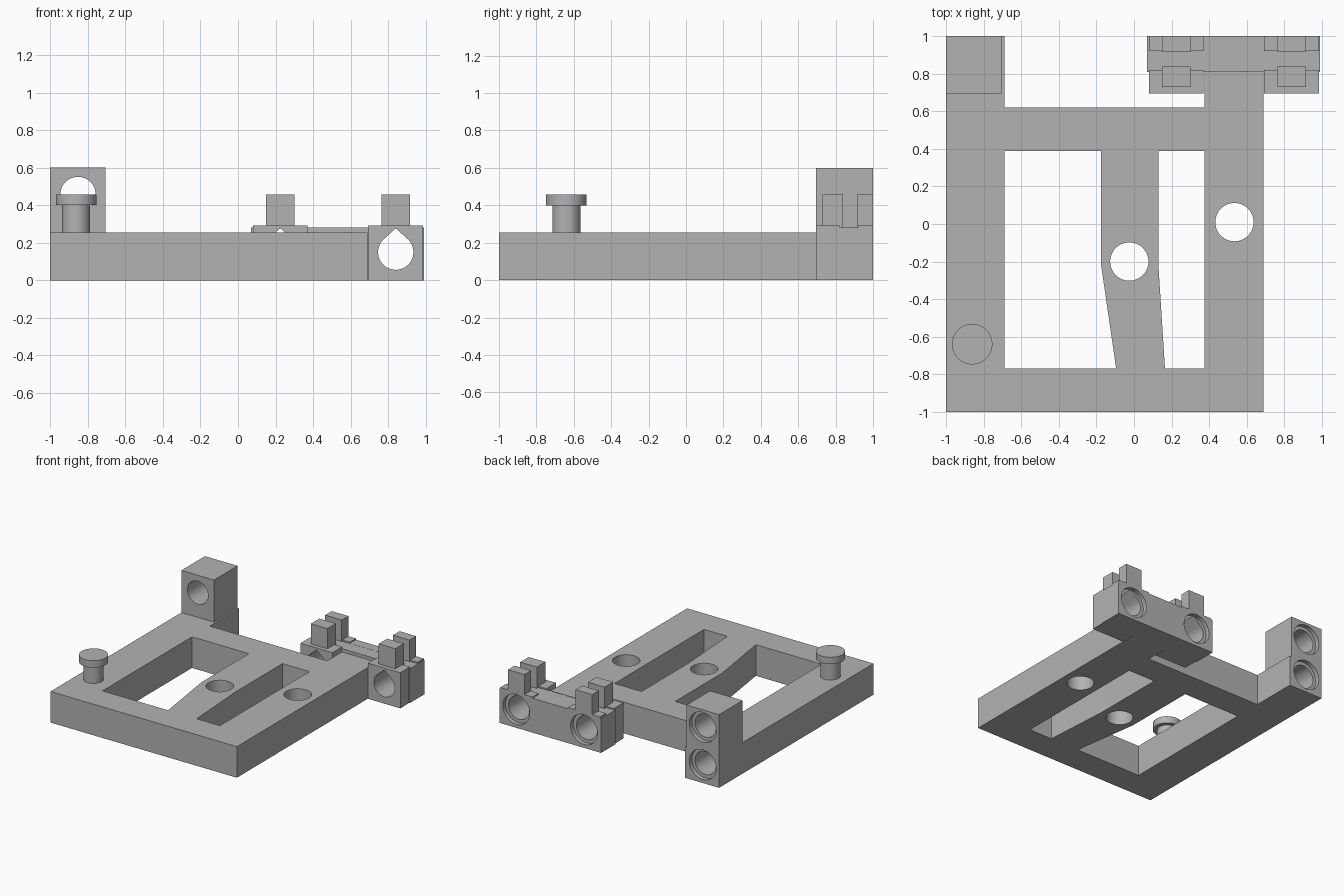
import bpy, bmesh, math
from mathutils import Matrix, Vector

old = bpy.data.objects.get("Cube")
if old:
    bpy.data.objects.remove(old, do_unlink=True)

grey = bpy.data.materials.new("plain grey")
grey.use_nodes = True
colour = (0.45, 0.45, 0.45, 1)
grey.diffuse_color = colour
grey.node_tree.nodes["Principled BSDF"].inputs["Base Color"].default_value = colour

DECK = 0.255      # top of the flat frame
BORE = 0.15       # height of the lower bores
R = 0.094         # bore radius


def finish(name, bm):
    bmesh.ops.recalc_face_normals(bm, faces=bm.faces)
    mesh = bpy.data.meshes.new(name)
    bm.to_mesh(mesh)
    bm.free()
    mesh.materials.append(grey)
    ob = bpy.data.objects.new(name, mesh)
    bpy.context.collection.objects.link(ob)
    return ob


def prism(name, points, low, high, axis="z"):
    """Extrude an outline along z, or an xz outline along y."""
    bm = bmesh.new()
    place = (lambda a, b: (a, b, low)) if axis == "z" else (lambda a, b: (a, low, b))
    face = bm.faces.new([bm.verts.new(place(a, b)) for a, b in points])
    out = bmesh.ops.extrude_face_region(bm, geom=[face])
    step = Vector((0, 0, high - low)) if axis == "z" else Vector((0, high - low, 0))
    bmesh.ops.translate(bm, vec=step, verts=[v for v in out["geom"] if isinstance(v, bmesh.types.BMVert)])
    return finish(name, bm)


def box(name, x0, x1, y0, y1, z0, z1):
    return prism(name, [(x0, y0), (x1, y0), (x1, y1), (x0, y1)], z0, z1)


def circle(x, y, r, n=48):
    return [(x + r * math.cos(math.tau * i / n), y + r * math.sin(math.tau * i / n)) for i in range(n)]


def teardrop(x, z, r, peak, n=48):
    """Circle whose top runs up along tangents to a point."""
    half = math.acos(r / peak)
    start, span = math.pi / 2 + half, math.tau - 2 * half
    arc = [start + span * i / n for i in range(n + 1)]
    return [(x + r * math.cos(a), z + r * math.sin(a)) for a in arc] + [(x, z + peak)]


def combine(ob, others, operation):
    for other in others:
        mod = ob.modifiers.new("bool", "BOOLEAN")
        mod.operation, mod.solver, mod.object = operation, "EXACT", other
        bpy.context.view_layer.objects.active = ob
        bpy.ops.object.modifier_apply(modifier=mod.name)


def discard(obs):
    for ob in obs:
        bpy.data.objects.remove(ob, do_unlink=True)


def smooth(ob):
    bpy.ops.object.select_all(action="DESELECT")
    ob.select_set(True)
    bpy.context.view_layer.objects.active = ob
    bpy.ops.object.shade_smooth_by_angle(angle=math.radians(30))


# Flat frame with two rear arms
frame = prism("frame", [(-1, -1), (0.69, -1), (0.69, 0.81), (0.375, 0.81), (0.375, 0.62),
                        (-0.69, 0.62), (-0.69, 1), (-1, 1)], 0, DECK)

# Windows either side of the bent centre bar, and the bolt holes
openings = [
    prism("left_window", [(-0.69, -0.77), (-0.095, -0.77), (-0.175, -0.22), (-0.175, 0.39), (-0.69, 0.39)], -0.1, 0.4),
    prism("right_window", [(0.165, -0.77), (0.375, -0.77), (0.375, 0.39), (0.13, 0.39), (0.13, -0.22)], -0.1, 0.4),
    prism("bar_hole", circle(-0.025, -0.2, 0.102), -0.1, 0.4),
    prism("rail_hole", circle(0.535, 0.01, 0.102), -0.1, 0.4),
]
combine(frame, openings, "DIFFERENCE")
discard(openings)

# Rod tower on the rear corner: through bore above, blind bore below
tower = box("rod_tower", -1, -0.705, 0.695, 1, DECK, 0.6)
bores = [prism("upper_bore", circle(-0.852, 0.457, R), 0.6, 1.1, "y"),
         prism("lower_bore", circle(-0.852, BORE, R), 0.72, 1.1, "y")]
bores += [prism("counterbore", circle(-0.852, z, 0.122), 0.965, 1.1, "y") for z in (0.457, BORE)]
combine(tower, bores, "DIFFERENCE")
combine(frame, bores[1:2] + bores[3:], "DIFFERENCE")
discard(bores)

# Rod clamp: cross plate plus two feet with a strap groove across them
clamp = box("rod_clamp", 0.07, 0.99, 0.81, 1, 0, 0.282)
feet = [box("foot", x0, x1, 0.695, 1, 0, 0.292) for x0, x1 in ((0.08, 0.37), (0.692, 0.985))]
combine(clamp, feet, "UNION")
cuts = [box("strap_groove", -0.1, 1.2, 0.82, 0.92, 0.281, 0.4)]
for x in (0.225, 0.84):
    cuts.append(prism("rod_bore", teardrop(x, BORE, R, 0.127), 0.6, 1.1, "y"))
    cuts.append(prism("counterbore", circle(x, BORE, 0.122), 0.965, 1.1, "y"))
combine(clamp, cuts, "DIFFERENCE")
discard(feet + cuts)

# Four posts standing on the clamp feet
for side, x in (("right", 0.225), ("left", 0.84)):
    for place, y0, y1 in (("front", 0.73, 0.84), ("rear", 0.915, 1)):
        box(f"{side}_{place}_post", x - 0.075, x + 0.075, y0, y1, 0.281, 0.457)

# Round spring knob
knob_bm = bmesh.new()
profile = [(0, DECK - 0.01), (0.075, DECK - 0.01), (0.075, 0.4), (0.108, 0.4), (0.108, 0.457), (0, 0.457)]
verts = [knob_bm.verts.new((r, 0, z)) for r, z in profile]
edges = [knob_bm.edges.new(pair) for pair in zip(verts, verts[1:])]
bmesh.ops.spin(knob_bm, geom=verts + edges, cent=(0, 0, 0), axis=(0, 0, 1), angle=math.tau, steps=48)
bmesh.ops.remove_doubles(knob_bm, verts=knob_bm.verts, dist=0.0005)
bmesh.ops.transform(knob_bm, matrix=Matrix.Translation((-0.862, -0.64, 0)), verts=knob_bm.verts)
knob = finish("knob", knob_bm)

for part in (frame, tower, clamp, knob):
    smooth(part)
